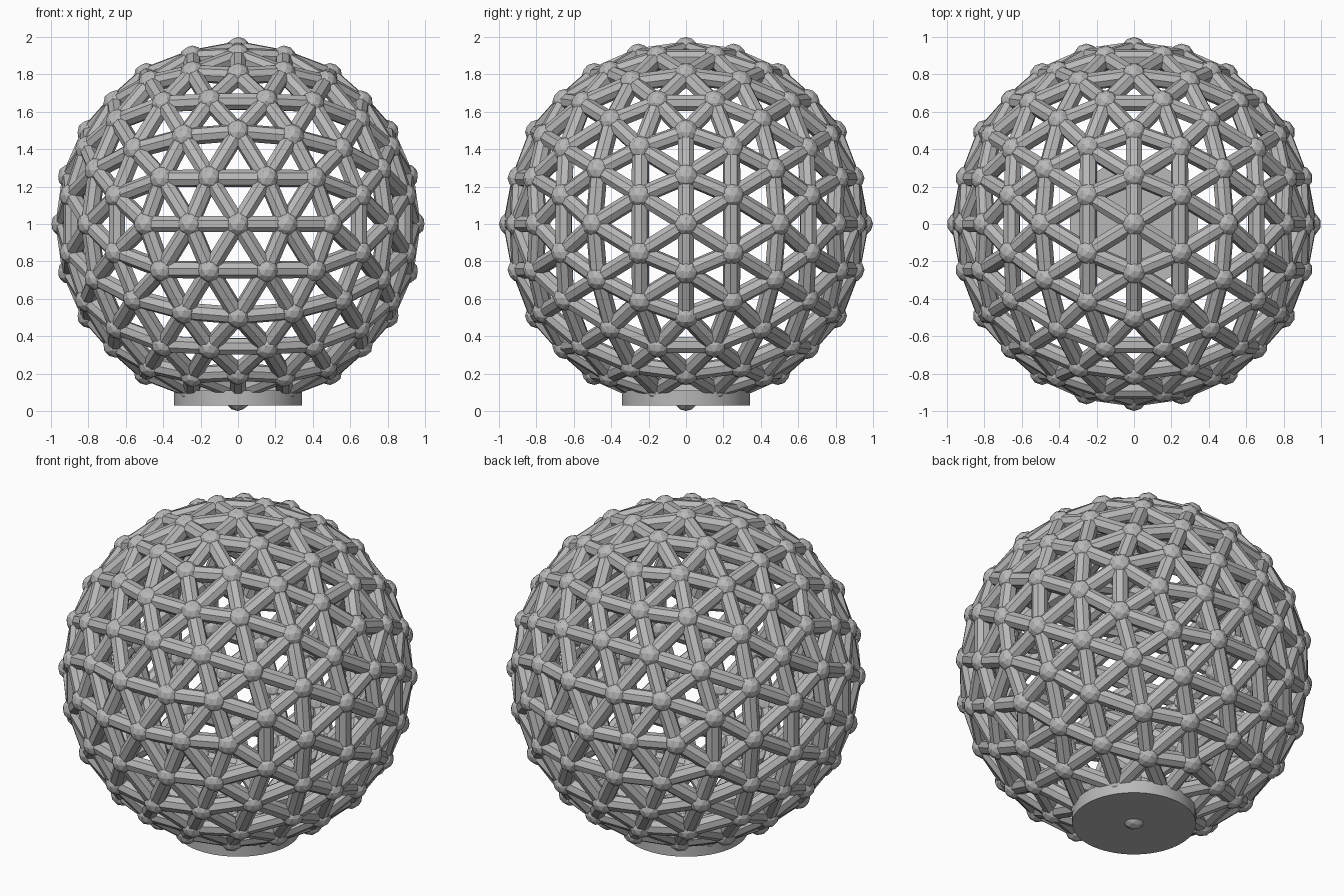
import bpy
import bmesh
import math
from mathutils import Matrix, Vector

cube = bpy.data.objects.get("Cube")
if cube:
    bpy.data.objects.remove(cube, do_unlink=True)

CENTRE = Vector((0, 0, 1))
RADIUS = 0.932      # sphere through the joint centres
JOINT_R = 0.068
STRUT_R = 0.047
SIDES = 8

grey = bpy.data.materials.new("mid grey")
grey.use_nodes = True
colour = (0.48, 0.48, 0.48, 1)
grey.diffuse_color = colour
for node in grey.node_tree.nodes:
    if node.type == 'BSDF_PRINCIPLED':
        node.inputs["Base Color"].default_value = colour


def make_object(name, bm):
    mesh = bpy.data.meshes.new(name)
    bm.to_mesh(mesh)
    bm.free()
    mesh.materials.append(grey)
    obj = bpy.data.objects.new(name, mesh)
    bpy.context.collection.objects.link(obj)
    return obj


# Geodesic grid: icosahedron with its edges along the axes, split twice
grid = bmesh.new()
phi = (1 + math.sqrt(5)) / 2
for a in (-1, 1):
    for b in (-phi, phi):
        for corner in ((a, b, 0), (0, a, b), (b, 0, a)):
            grid.verts.new(corner)
bmesh.ops.convex_hull(grid, input=grid.verts[:])
for level in range(2):
    bmesh.ops.subdivide_edges(grid, edges=grid.edges[:], cuts=1, use_grid_fill=True)
    for v in grid.verts:
        v.co = v.co.normalized() * RADIUS

# Faceted ball at every grid point
joints = bmesh.new()
for v in grid.verts:
    bmesh.ops.create_icosphere(joints, subdivisions=2, radius=JOINT_R,
                               matrix=Matrix.Translation(v.co + CENTRE))
make_object("joint_balls", joints)

# Octagonal strut along every grid edge, one flat facing outward
struts = bmesh.new()
for e in grid.edges:
    p, q = (v.co for v in e.verts)
    mid = (p + q) / 2
    along = (q - p).normalized()
    out = mid.normalized()
    frame = Matrix((out, along.cross(out), along)).transposed().to_4x4()
    place = (Matrix.Translation(mid + CENTRE) @ frame
             @ Matrix.Rotation(math.pi / SIDES, 4, 'Z'))
    bmesh.ops.create_cone(struts, cap_ends=False, segments=SIDES, radius1=STRUT_R,
                          radius2=STRUT_R, depth=(q - p).length, matrix=place)
make_object("lattice_struts", struts)
grid.free()

# Round base plate
plate = bmesh.new()
bmesh.ops.create_cone(plate, cap_ends=True, segments=64, radius1=0.343, radius2=0.343,
                      depth=0.08, matrix=Matrix.Translation((0, 0, 0.07)))
base = make_object("base_disc", plate)
bpy.ops.object.select_all(action='DESELECT')
base.select_set(True)
bpy.context.view_layer.objects.active = base
bpy.ops.object.shade_smooth_by_angle()
